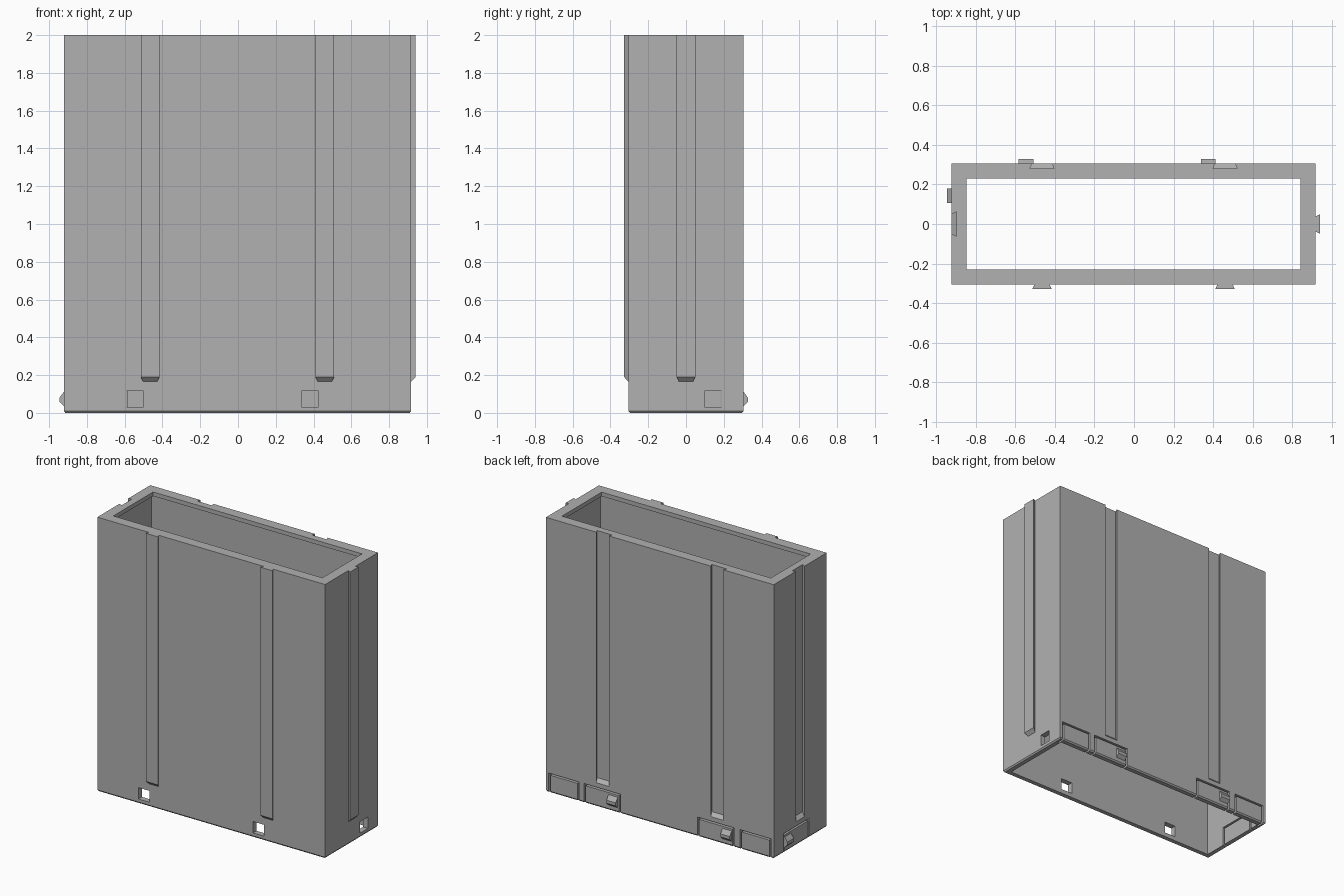
import bpy, bmesh
from mathutils import Matrix, Vector

if "Cube" in bpy.data.objects:
    bpy.data.objects.remove(bpy.data.objects["Cube"], do_unlink=True)

grey = bpy.data.materials.new("mid_grey")
grey.use_nodes = True
grey.diffuse_color = (0.44, 0.44, 0.44, 1)
grey.node_tree.nodes["Principled BSDF"].inputs["Base Color"].default_value = grey.diffuse_color

LEFT, RIGHT, FRONT, BACK, TOP = -0.922, 0.917, -0.305, 0.305, 2.0
WALL, LIP = 0.04, 0.076


def frame(along, out, origin):
    """Wall frame: first axis runs along the wall, second points outward, third up."""
    m = Matrix((along, out, (0, 0, 1))).transposed().to_4x4()
    m.translation = origin
    return m


front = frame((1, 0, 0), (0, -1, 0), (0, FRONT, 0))
back = frame((1, 0, 0), (0, 1, 0), (0, BACK, 0))
left_side = frame((0, 1, 0), (1, 0, 0), (RIGHT, 0, 0))
right_side = frame((0, 1, 0), (-1, 0, 0), (LEFT, 0, 0))


def loft(bm, a, b, m):
    """Closed solid between two matching polygons."""
    va = [bm.verts.new(m @ Vector(p)) for p in a]
    vb = [bm.verts.new(m @ Vector(p)) for p in b]
    bm.faces.new(va)
    bm.faces.new(vb)
    for i in range(len(va)):
        j = (i + 1) % len(va)
        bm.faces.new((va[i], va[j], vb[j], vb[i]))


def dovetail(bm, m, u, base, tip, v0, v1, z0, z1, top):
    section = [(u - base, v0), (u + base, v0), (u + tip, v1), (u - tip, v1)]
    starts = (z0, z0, z1, z1)
    loft(bm, [(*p, z) for p, z in zip(section, starts)], [(*p, top) for p in section], m)


def wall_cut(bm, m, outline):
    """Cut an outline straight through a wall."""
    loft(bm, [(u, 0.03, z) for u, z in outline], [(u, -0.06, z) for u, z in outline], m)


def tab_slot(bm, m, u0, u1, height=0.14, gap=0.013):
    wall_cut(bm, m, [(u0, -0.02), (u0, height), (u1, height), (u1, -0.02),
                     (u1 - gap, -0.02), (u1 - gap, height - gap),
                     (u0 + gap, height - gap), (u0 + gap, -0.02)])


def make(name, bm):
    bmesh.ops.recalc_face_normals(bm, faces=bm.faces)
    me = bpy.data.meshes.new(name)
    bm.to_mesh(me)
    bm.free()
    me.materials.append(grey)
    ob = bpy.data.objects.new(name, me)
    bpy.context.collection.objects.link(ob)
    return ob


# Open sleeve: rectangular rings swept from the foot up, over the lip and back down
bm = bmesh.new()
rings = []
for inset, z in ((0.008, 0), (0, 0.01), (0, TOP), (LIP, TOP),
                 (LIP, TOP - 0.03), (WALL, TOP - 0.05), (WALL, 0)):
    x0, x1, y0, y1 = LEFT + inset, RIGHT - inset, FRONT + inset, BACK - inset
    rings.append([bm.verts.new((x, y, z)) for x, y in ((x0, y0), (x1, y0), (x1, y1), (x0, y1))])
for k, ring in enumerate(rings):
    after = rings[(k + 1) % len(rings)]
    for i in range(4):
        j = (i + 1) % 4
        bm.faces.new((ring[i], ring[j], after[j], after[i]))
sleeve = make("sleeve_body", bm)

RAILS = ((back, -0.465), (back, 0.46), (right_side, 0.0))
RIBS = ((front, -0.465), (front, 0.46), (left_side, 0.0))
CATCHES = ((back, -0.545), (back, 0.375), (right_side, 0.143))
HOLES = ((front, -0.545), (front, 0.38), (left_side, 0.143))
TABS = ((back, -0.90, -0.65), (back, -0.60, -0.305), (back, 0.315, 0.61),
        (back, 0.65, 0.895), (right_side, -0.10, 0.195))

# Cutters: rail grooves, catch holes and the slots that free the spring tabs
bm = bmesh.new()
for m, u in RAILS:
    dovetail(bm, m, u, 0.046, 0.061, 0.01, -0.025, 0.162, 0.197, TOP + 0.1)
for m, u in HOLES:
    wall_cut(bm, m, [(u - 0.045, 0.032), (u + 0.045, 0.032), (u + 0.045, 0.115), (u - 0.045, 0.115)])
for m, u0, u1 in TABS:
    tab_slot(bm, m, u0, u1)
cutter = make("cutter", bm)
cutter.hide_render = True

mod = sleeve.modifiers.new("cuts", "BOOLEAN")
mod.operation = "DIFFERENCE"
mod.solver = "EXACT"
mod.object = cutter
bpy.context.view_layer.update()
cut_mesh = bpy.data.meshes.new_from_object(sleeve.evaluated_get(bpy.context.evaluated_depsgraph_get()))
sleeve.modifiers.clear()
sleeve.data = cut_mesh
bpy.data.objects.remove(cutter, do_unlink=True)

# Dovetail ribs
for n, (m, u) in enumerate(RIBS):
    bm = bmesh.new()
    dovetail(bm, m, u, 0.036, 0.049, -0.004, 0.023, 0.162, 0.19, TOP)
    make(f"rib_{n + 1}", bm)

# Wedge catches on the spring tabs
for n, (m, u) in enumerate(CATCHES):
    bm = bmesh.new()
    side = [(-0.005, 0.036), (0, 0.036), (0.023, 0.058), (0.023, 0.08), (0, 0.112), (-0.005, 0.112)]
    loft(bm, [(u - 0.037, v, z) for v, z in side], [(u + 0.037, v, z) for v, z in side], m)
    make(f"catch_{n + 1}", bm)
